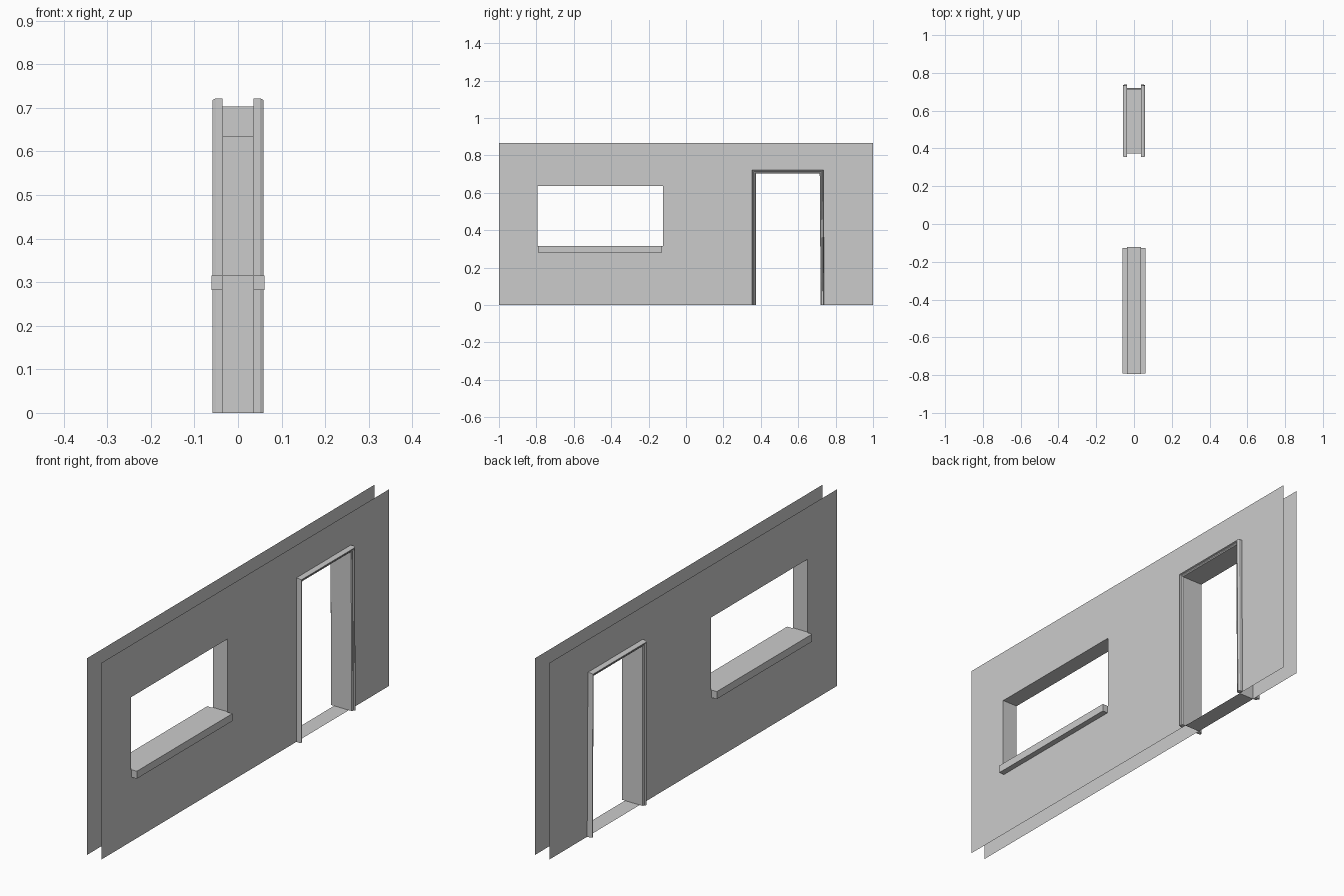
import bpy, bmesh

if "Cube" in bpy.data.objects:
    bpy.data.objects.remove(bpy.data.objects["Cube"])

WALL_X = 0.036
HEIGHT = 0.866
WIN = (-0.795, -0.123, 0.315, 0.636)   # y0, y1, z0, z1
DOOR = (0.373, 0.715, 0.0, 0.703)
LEAN = 0.005                            # right door jamb leans out at the floor


def finish(name, bm):
    bmesh.ops.remove_doubles(bm, verts=bm.verts, dist=1e-5)
    mesh = bpy.data.meshes.new(name)
    bm.to_mesh(mesh)
    bm.free()
    obj = bpy.data.objects.new(name, mesh)
    bpy.context.collection.objects.link(obj)
    return obj


def face(bm, points, flip=False):
    verts = [bm.verts.new(p) for p in points]
    bm.faces.new(verts[::-1] if flip else verts)


def wall(name, side):
    """Thin wall sheet laid out as a grid that skips the two openings."""
    bm = bmesh.new()
    ys = [-1, WIN[0], WIN[1], DOOR[0], DOOR[1], 1]
    zs = [0, WIN[2], WIN[3], DOOR[3], HEIGHT]
    x = side * WALL_X
    for i, (a, b) in enumerate(zip(ys, ys[1:])):
        for j, (c, d) in enumerate(zip(zs, zs[1:])):
            if (i == 1 and j == 1) or (i == 3 and j < 3):
                continue
            lean_a = LEAN if i == 4 else 0
            la, lb = lean_a * max(0, 1 - c / DOOR[3]), lean_a * max(0, 1 - d / DOOR[3])
            face(bm, [(x, a + la, c), (x, b, c), (x, b, d), (x, a + lb, d)], side < 0)
    return finish(name, bm)


def reveal(name, loop):
    """Lining between the sheets, facing into the opening."""
    bm = bmesh.new()
    for (ya, za), (yb, zb) in zip(loop, loop[1:] + loop[:1]):
        face(bm, [(-WALL_X, ya, za), (-WALL_X, yb, zb), (WALL_X, yb, zb), (WALL_X, ya, za)], True)
    return finish(name, bm)


def sill(name, side):
    """Projecting ledge, open where it meets the wall."""
    bm = bmesh.new()
    y0, y1, z0, z1 = WIN[0] + 0.004, WIN[1] - 0.004, 0.282, WIN[2]
    a, b = side * WALL_X, side * 0.061
    f = side < 0
    face(bm, [(a, y0, z1), (b, y0, z1), (b, y1, z1), (a, y1, z1)], f)
    face(bm, [(a, y0, z0), (a, y1, z0), (b, y1, z0), (b, y0, z0)], f)
    face(bm, [(b, y0, z0), (b, y1, z0), (b, y1, z1), (b, y0, z1)], f)
    face(bm, [(a, y0, z0), (b, y0, z0), (b, y0, z1), (a, y0, z1)], f)
    face(bm, [(a, y1, z0), (a, y1, z1), (b, y1, z1), (b, y1, z0)], f)
    return finish(name, bm)


def door_trim(name, side):
    """Moulded profile swept up, over and down around the doorway."""
    bm = bmesh.new()
    profile = [(0, WALL_X), (0, 0.050), (0.004, 0.053), (0.009, 0.053),
               (0.011, 0.058), (0.015, 0.058), (0.019, 0.051), (0.019, WALL_X)]
    y0, y1, _, zt = DOOR
    rings = []
    for d, px in profile:
        x = side * px
        rings.append([(x, y0 - d, 0), (x, y0 - d, zt + d),
                      (x, y1 + d, zt + d), (x, y1 + d + LEAN, 0)])
    for r, s in zip(rings, rings[1:]):
        for k in range(3):
            face(bm, [r[k], r[k + 1], s[k + 1], s[k]], side > 0)
    # floor ends
    face(bm, [r[0] for r in rings], side < 0)
    face(bm, [r[3] for r in rings], side > 0)
    return finish(name, bm)


for label, side in (("right", 1), ("left", -1)):
    wall(f"wall_{label}", side)
    sill(f"window_sill_{label}", side)
    door_trim(f"door_trim_{label}", side)

# linings of the openings
reveal("window_reveal", [(WIN[0], WIN[2]), (WIN[1], WIN[2]), (WIN[1], WIN[3]), (WIN[0], WIN[3])])
reveal("door_reveal", [(DOOR[0], 0), (DOOR[1] + LEAN, 0), (DOOR[1], DOOR[3]), (DOOR[0], DOOR[3])])
